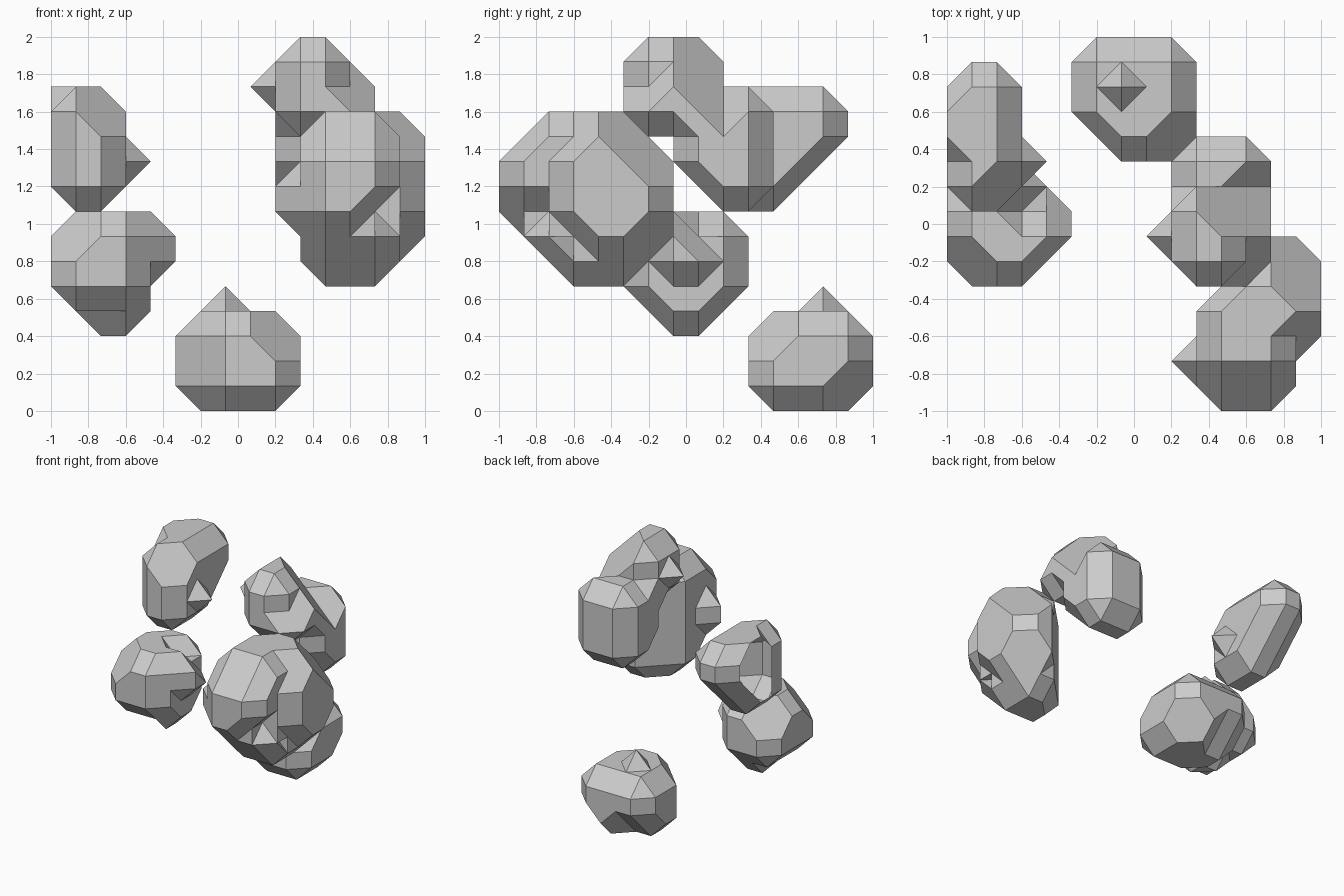
import bpy
import bmesh
from itertools import product
from mathutils import Vector

STEP = 2 / 15          # lattice spacing
CORNERS = list(product((0, 1), repeat=3))

default = bpy.data.objects.get("Cube")
if default:
    bpy.data.objects.remove(default, do_unlink=True)

stone = bpy.data.materials.new("stone grey")
stone.use_nodes = True
GREY = (0.6, 0.6, 0.6, 1)
stone.diffuse_color = GREY
stone.node_tree.nodes["Principled BSDF"].inputs["Base Color"].default_value = GREY


def block(x, y, z):
    """Lattice points in a block; each span is a number or a (first, last) pair."""
    spans = [(s, s) if isinstance(s, int) else s for s in (x, y, z)]
    return set(product(*(range(a, b + 1) for a, b in spans)))


def union(*blocks):
    return set().union(*blocks)


def sloped(points, limit):
    """Cut the upper, left, back corner off along a diagonal plane."""
    return {p for p in points if sum(p) <= limit}


def shifted(point, axis, amount):
    moved = list(point)
    moved[axis] += amount
    return tuple(moved)


def cell_points(cell, solid):
    """Solid corners of a lattice cell plus their direct neighbours in it."""
    corners = [tuple(c + o for c, o in zip(cell, off)) for off in CORNERS]
    points = set()
    for p in corners:
        if p in solid:
            points.add(p)
            for axis in range(3):
                points.add(shifted(p, axis, 1 if p[axis] == cell[axis] else -1))
    return points


def slanted_faces(points):
    """Hull triangles that do not lie on the walls of the cell."""
    hull = bmesh.new()
    verts = [hull.verts.new(p) for p in points]
    bmesh.ops.convex_hull(hull, input=verts)
    result = []
    for face in hull.faces:
        tri = [tuple(round(c) for c in v.co) for v in face.verts]
        if all(len({p[a] for p in tri}) > 1 for a in range(3)):
            result.append(tri)
    hull.free()
    return result


def wall_faces(ring, near, far):
    """Part of a shared cell wall that is covered from one side only."""
    a = [p for p in ring if p in near]
    b = [p for p in ring if p in far]
    a, b = (s if len(s) > 2 else [] for s in (a, b))
    if a == b:
        return []
    if len(a) + len(b) == 7:
        gap = next(i for i, p in enumerate(ring) if (p in a) != (p in b))
        return [[ring[gap - 1], ring[gap], ring[(gap + 1) % 4]]]
    return [s for s in (a, b) if s]


def make_rock(name, solid):
    cells = {}
    for p in solid:
        for off in CORNERS:
            cell = tuple(c - o for c, o in zip(p, off))
            if min(cell) >= 0 and cell not in cells:
                cells[cell] = cell_points(cell, solid)

    faces, walls = [], set()
    for cell, points in cells.items():
        if len(points) < 8:
            faces += slanted_faces(points)
        for axis in range(3):
            walls.add((axis, cell))
            walls.add((axis, shifted(cell, axis, 1)))
    for axis, cell in walls:
        u, v = [a for a in range(3) if a != axis]
        ring = [cell, shifted(cell, u, 1),
                shifted(shifted(cell, u, 1), v, 1), shifted(cell, v, 1)]
        near = cells.get(cell, set())
        far = cells.get(shifted(cell, axis, -1), set())
        for face in wall_faces(ring, near, far):
            if not any(p in solid for p in face):
                faces.append(face)

    bm = bmesh.new()
    made = {}
    for face in faces:
        for p in face:
            if p not in made:
                x, y, z = Vector(p) * STEP
                made[p] = bm.verts.new((x - 1, y - 1, z))
        loop = [made[p] for p in face]
        if not bm.faces.get(loop):
            bm.faces.new(loop)
    bmesh.ops.recalc_face_normals(bm, faces=bm.faces[:])
    bmesh.ops.dissolve_limit(bm, angle_limit=0.02, verts=bm.verts[:], edges=bm.edges[:])
    mesh = bpy.data.meshes.new(name)
    bm.to_mesh(mesh)
    bm.free()
    mesh.materials.append(stone)
    rock = bpy.data.objects.new(name, mesh)
    bpy.context.collection.objects.link(rock)


# Lowest rock at the back, with a small peak and a notched rear bottom edge
make_rock("back_rock", union(
    block((6, 9), (11, 14), (1, 3)), block(7, 13, 4))
    - union(block(6, 11, (1, 3)), block(9, 11, 3), block(9, 14, 1),
            block((6, 7), 14, 1)))

# Round rock on the right, with a narrow foot, a side lump and a groove
make_rock("right_lower_rock", union(
    block((1, 3), (6, 9), (5, 7)), block((2, 3), (7, 8), 4),
    block(4, 7, (6, 7)), block(4, 8, 6))
    - union(block(1, 6, 7), block(3, 8, 7), block(1, 9, 7), block(2, 7, 4)))

# Leaning rock above it, open on its outer side, with one spike
make_rock("right_upper_rock", union(
    block((1, 2), (9, 11), 9), block((1, 2), (9, 12), 10),
    block((1, 2), (9, 13), (11, 12)),
    block(0, 11, 10), block(0, (11, 12), (11, 12)), block(3, 10, 10))
    - block(2, 9, 12))

# Tall rock on the left: sloped upper lobe with a spike, and a lower lobe behind
upper_lobe = sloped(block((10, 12), (6, 8), (12, 14)), 32)
make_rock("left_upper_rock", union(
    upper_lobe, block(9, 7, 13),
    block((10, 12), (8, 10), (10, 12)), block((10, 12), (9, 10), 9))
    - union(block(12, 9, 12), block(12, (6, 8), 14), block(12, 6, 13)))

# Largest rock at the front left, built in slices from front to back
make_rock("front_left_rock", sloped(union(
    block((11, 13), 1, (8, 10)),
    block((11, 13), 2, (7, 11)), block(10, 2, (8, 9)),
    block((11, 13), (3, 4), (6, 11)), block(14, 3, (8, 10)),
    block((12, 13), 5, (6, 11)), block(14, (4, 5), (7, 11)),
    block(13, 6, (7, 10)), block(14, 6, (8, 10))), 29)
    - union(block(13, (1, 2), 8), block(13, 3, 7)))
